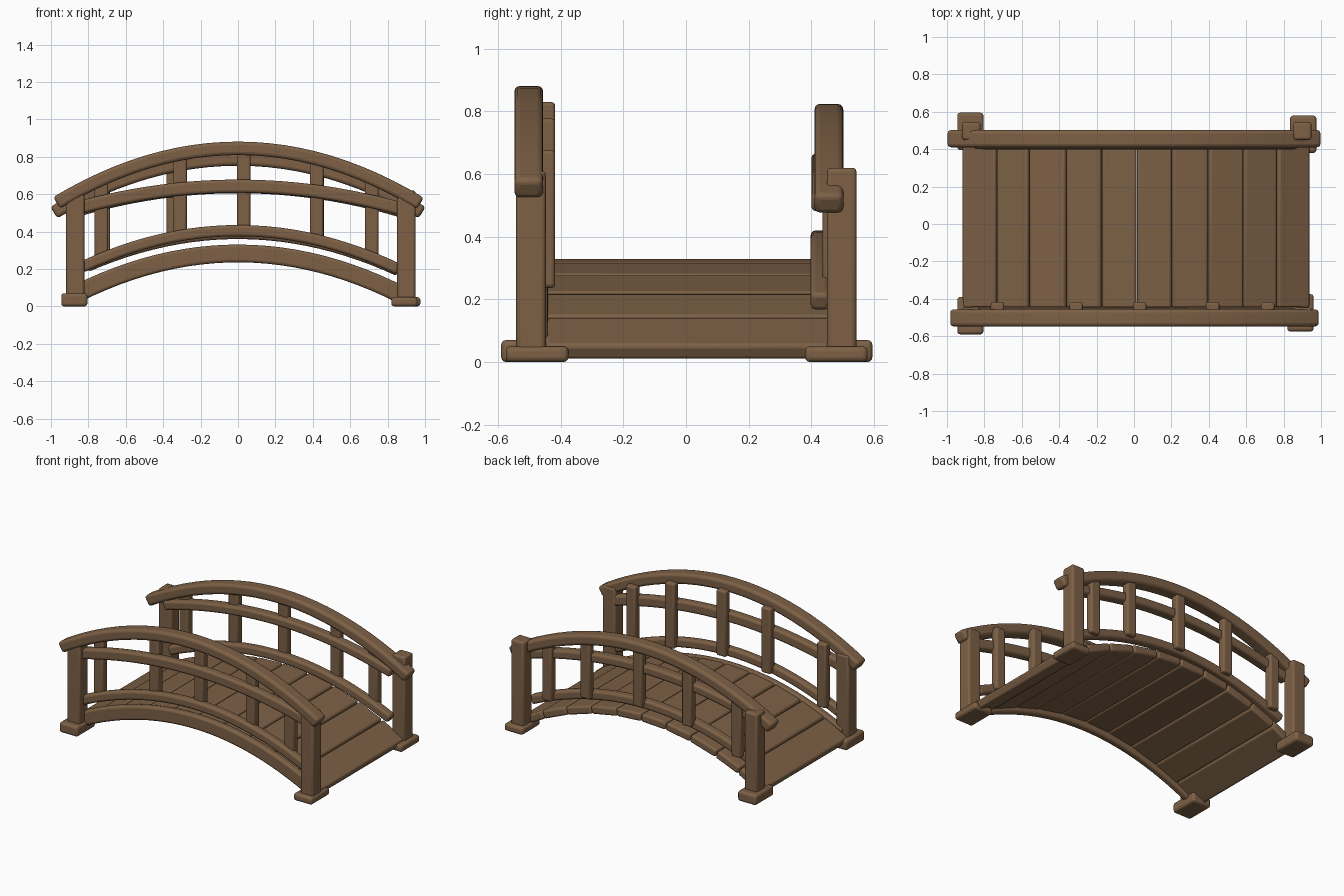
import bpy, bmesh, math
from mathutils import Vector, Matrix

if "Cube" in bpy.data.objects:
    bpy.data.objects.remove(bpy.data.objects["Cube"])

wood = bpy.data.materials.new("brown wood")
wood.diffuse_color = (0.205, 0.118, 0.061, 1)
wood.use_nodes = True
wood.node_tree.nodes["Principled BSDF"].inputs["Base Color"].default_value = wood.diffuse_color


def finish(name, bm, bevel):
    bmesh.ops.recalc_face_normals(bm, faces=bm.faces)
    me = bpy.data.meshes.new(name)
    bm.to_mesh(me)
    bm.free()
    me.materials.append(wood)
    ob = bpy.data.objects.new(name, me)
    bpy.context.collection.objects.link(ob)
    m = ob.modifiers.new("rounded edges", 'BEVEL')
    m.width, m.segments, m.limit_method = bevel, 3, 'ANGLE'
    m.angle_limit = math.radians(40)
    bpy.ops.object.select_all(action='DESELECT')
    ob.select_set(True)
    bpy.context.view_layer.objects.active = ob
    bpy.ops.object.shade_smooth_by_angle(angle=math.radians(40))
    return ob


def box(name, center, size, bevel=0.012, tilt=0.0):
    bm = bmesh.new()
    bmesh.ops.create_cube(bm, size=1)
    bmesh.ops.scale(bm, vec=size, verts=bm.verts)
    mat = Matrix.Translation(center) @ Matrix.Rotation(tilt, 4, 'Y')
    bmesh.ops.transform(bm, matrix=mat, verts=bm.verts)
    return finish(name, bm, bevel)


def arch_beam(name, x0, x1, y, top, drop, wide, thick, bevel=0.015, n=24):
    """Rectangular beam swept along z = top - drop * x^2 (beam centreline)."""
    bm = bmesh.new()
    rings = []
    for i in range(n + 1):
        x = x0 + (x1 - x0) * i / n
        c = Vector((x, y, top - drop * x * x))
        up = Vector((2 * drop * x, 0, 1)).normalized()
        rings.append([bm.verts.new(c + up * (v * thick / 2) + Vector((0, u * wide / 2, 0)))
                      for u, v in ((-1, -1), (1, -1), (1, 1), (-1, 1))])
    for a, b in zip(rings, rings[1:]):
        for k in range(4):
            bm.faces.new((a[k], a[(k + 1) % 4], b[(k + 1) % 4], b[k]))
    bm.faces.new(rings[0])
    bm.faces.new(rings[-1])
    return finish(name, bm, bevel)


# deck planks following the arch, laid tangent to it
edges = [-0.925, -0.74, -0.565, -0.365, -0.175, 0.015, 0.205, 0.4, 0.59, 0.77, 0.945]
DROP = 0.31
for i, (a, b) in enumerate(zip(edges, edges[1:])):
    za, zb = 0.33 - DROP * a * a, 0.33 - DROP * b * b
    ang = math.atan2(za - zb, b - a)
    t = 0.055
    mid = Vector(((a + b) / 2 - math.sin(ang) * t / 2, 0.01,
                  (za + zb) / 2 - math.cos(ang) * t / 2))
    box(f"deck_plank_{i + 1}", mid, (math.hypot(b - a, zb - za) - 0.006, 0.92, t), 0.014, ang)

# side beam under the front edge of the deck
arch_beam("front_side_beam", -0.86, 0.88, -0.465, 0.283, 0.29, 0.05, 0.095)

# handrails, middle rails and lower rails
arch_beam("front_handrail", -0.97, 0.975, -0.502, 0.845, 0.31, 0.092, 0.072, 0.018)
arch_beam("back_handrail", -0.985, 0.985, 0.456, 0.788, 0.295, 0.092, 0.072, 0.018)
arch_beam("front_middle_rail", -0.85, 0.88, -0.48, 0.643, 0.16, 0.06, 0.07)
arch_beam("back_middle_rail", -0.85, 0.87, 0.435, 0.635, 0.17, 0.07, 0.06)
arch_beam("front_lower_rail", -0.84, 0.86, -0.475, 0.405, 0.28, 0.055, 0.06)
arch_beam("back_lower_rail", -0.81, 0.86, 0.428, 0.39, 0.27, 0.06, 0.06)

# upright balusters from lower rail to handrail
for side, y, xs, top in (("front", -0.445, (-0.73, -0.31, 0.03, 0.42, 0.715), 0.83),
                         ("back", 0.463, (-0.72, -0.345, 0.03, 0.425, 0.715), 0.785)):
    for i, x in enumerate(xs):
        z0, z1 = 0.38 - 0.28 * x * x, top - 0.3 * x * x
        box(f"{side}_baluster_{i + 1}", (x, y, (z0 + z1) / 2), (0.072, 0.055, z1 - z0))

# corner posts on foot blocks
corners = (("front_left", -0.87, -0.495, 0.62, -0.875, -0.49, 0.07),
           ("front_right", 0.9, -0.495, 0.61, 0.89, -0.475, 0.05),
           ("back_left", -0.87, 0.497, 0.60, -0.875, 0.495, 0.07),
           ("back_right", 0.9, 0.497, 0.62, 0.905, 0.48, 0.05))
for name, px, py, h, fx, fy, fh in corners:
    box(name + "_post", (px, py, h / 2 + 0.01), (0.098, 0.095, h - 0.02), 0.014)
    box(name + "_foot", (fx, fy, fh / 2), (0.14, 0.2, fh), 0.016)
